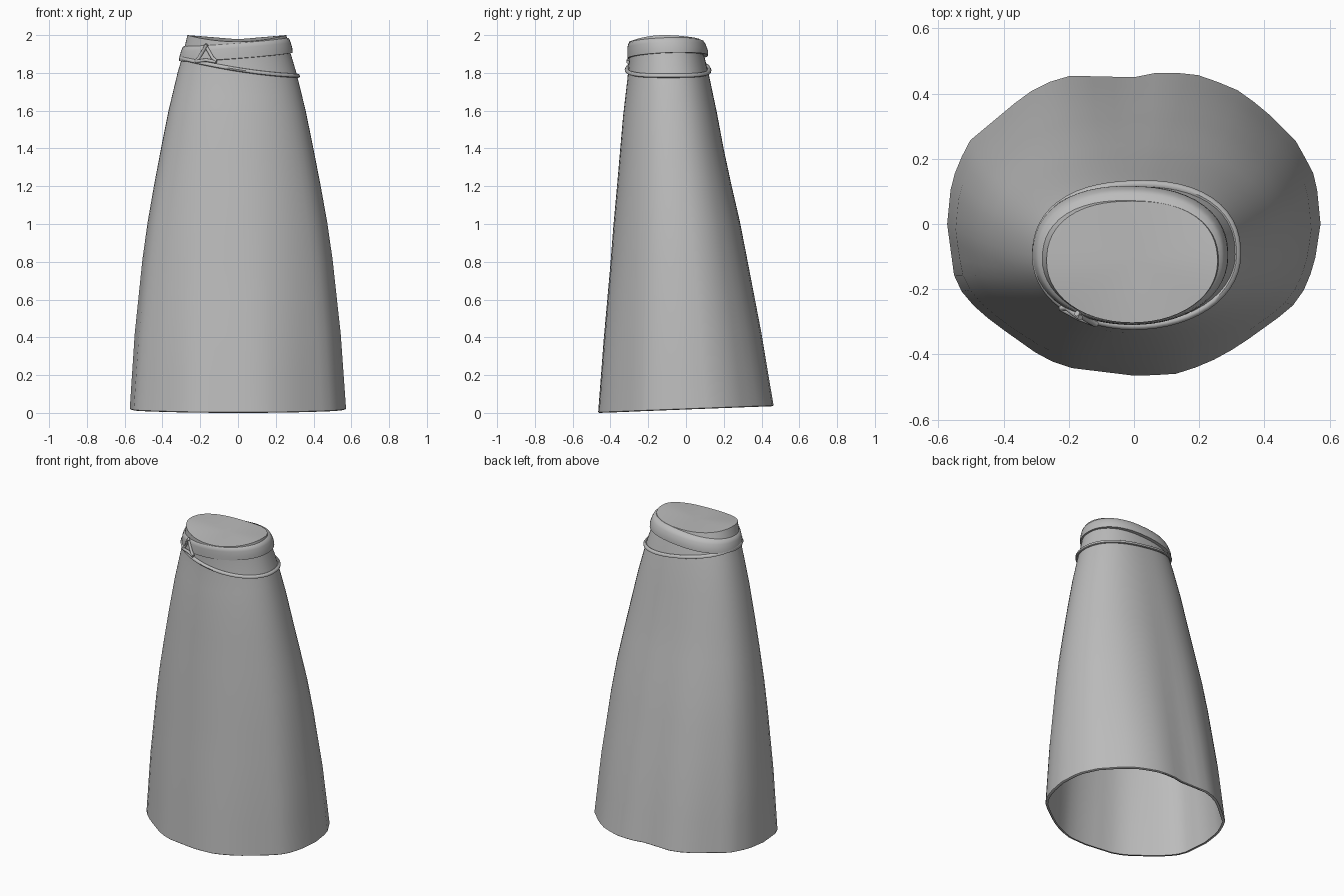
import bpy, bmesh, math
from mathutils import Vector

if "Cube" in bpy.data.objects:
    bpy.data.objects.remove(bpy.data.objects["Cube"])

N = 56
fabric = bpy.data.materials.new("grey fabric")
fabric.diffuse_color = (0.5, 0.5, 0.5, 1)
fabric.use_nodes = True
fabric.node_tree.nodes["Principled BSDF"].inputs["Base Color"].default_value = fabric.diffuse_color

# Uneven hem outline, counter-clockwise (x, y)
HEM = [(.572, 0), (.558, .14), (.5, .25), (.41, .34), (.33, .405), (.21, .455), (.09, .468),
       (0, .45), (-.22, .455), (-.33, .4), (-.51, .25), (-.56, .13), (-.573, 0), (-.55, -.17),
       (-.515, -.23), (-.435, -.3), (-.28, -.41), (-.205, -.44), (0, -.465), (.12, -.462),
       (.22, -.43), (.32, -.375), (.48, -.26), (.53, -.19), (.555, -.11)]
# Silhouette: height, half width, front y, back y
SECTIONS = [(0, .572, -.465, .465), (.4, .545, -.435, .4), (.8, .503, -.4, .325),
            (1.0, .475, -.385, .287), (1.2, .44, -.367, .242), (1.4, .402, -.35, .2),
            (1.6, .362, -.333, .163), (1.8, .314, -.31, .122), (1.9, .285, -.302, .098),
            (2.0, .262, -.303, .07)]


def section(z):
    z = min(max(z, 0), 2)
    for a, b in zip(SECTIONS, SECTIONS[1:]):
        if z <= b[0]:
            f = (z - a[0]) / (b[0] - a[0])
            return [p + (q - p) * f for p, q in zip(a, b)][1:]


def hem_unit(ang):
    """Point of the hem outline, scaled to a unit shape, in direction ang."""
    d = Vector((math.cos(ang), math.sin(ang)))
    pts = [Vector((x / .572, y / .465)) for x, y in HEM]
    for a, b in zip(pts, pts[1:] + pts[:1]):
        e = b - a
        det = d.x * -e.y + d.y * e.x
        if abs(det) < 1e-9:
            continue
        r = (a.x * -e.y + a.y * e.x) / det
        s = (d.x * a.y - d.y * a.x) / det
        if r > 0 and -1e-6 <= s <= 1 + 1e-6:
            return d * r
    return d


def skirt_xy(ang, z):
    """Skirt surface: hem shape blending into an oval waist."""
    hx, yf, yb = section(z)
    c, s = math.cos(ang), math.sin(ang)
    p = 2.35 if s > 0 else 2.05
    r = (abs(c) ** p + abs(s) ** p) ** (-1 / p)
    u = hem_unit(ang).lerp(Vector((c * r, s * r)), min(z / 1.6, 1))
    return Vector((u.x * hx - .006 * z / 2, (yf + yb) / 2 + u.y * (yb - yf) / 2))


def loft(name, rings, closed=False, cap=None):
    bm = bmesh.new()
    vs = [[bm.verts.new(p) for p in ring] for ring in rings]
    pairs = list(zip(vs, vs[1:])) + ([(vs[-1], vs[0])] if closed else [])
    for a, b in pairs:
        for i in range(len(a)):
            j = (i + 1) % len(a)
            bm.faces.new((a[i], a[j], b[j], b[i]))
    if cap:
        centre = bm.verts.new(cap)
        for i in range(N):
            bm.faces.new((vs[-1][i], vs[-1][(i + 1) % N], centre))
    if closed:
        bmesh.ops.recalc_face_normals(bm, faces=bm.faces[:])
    me = bpy.data.meshes.new(name)
    bm.to_mesh(me)
    bm.free()
    finish(bpy.data.objects.new(name, me), name)


def finish(ob, name):
    bpy.context.collection.objects.link(ob)
    ob.data.materials.append(fabric)
    if ob.type == 'MESH':
        bpy.ops.object.select_all(action='DESELECT')
        ob.select_set(True)
        bpy.context.view_layer.objects.active = ob
        bpy.ops.object.shade_smooth_by_angle(angle=math.radians(45))


angles = [2 * math.pi * i / N for i in range(N)]


# Skirt body, with hem lip turned inward and closed waist
def body_ring(z, inset=1.0, drop=0.0):
    ring = []
    for a in angles:
        p = skirt_xy(a, z) * inset
        s = math.sin(a)
        low = .022 + .018 * s
        high = 2 - (.035 if s < 0 else .02) * s * s
        ring.append((p.x, p.y, low + (high - low) * z / 2 - drop))
    return ring


levels = [0, .2, .4, .6, .8, 1, 1.2, 1.4, 1.6, 1.7, 1.8, 1.9, 1.96, 2]
loft("skirt_body", [body_ring(0, .97, .003), body_ring(0, .99, .004)]
     + [body_ring(z) for z in levels], cap=(0, -.11, 1.978))


def outward(ang, z, off):
    """Point pushed off the skirt surface by off."""
    p = skirt_xy(ang, z)
    t = skirt_xy(ang + .02, z) - skirt_xy(ang - .02, z)
    return p + Vector((t.y, -t.x)).normalized() * off


# Rounded waistband, tilted up toward the right
band = []
for dz, k in [(-.042, -.4), (-.04, .8), (-.015, 1.1), (.015, 1), (.034, .7), (.042, -.4)]:
    ring = []
    for a in angles:
        zc = 1.925 + .022 * math.cos(a) + .008 * math.sin(a)
        p = outward(a, zc + dz, k * (.014 + .007 * math.sin(a)))
        ring.append((p.x, p.y, zc + dz))
    band.append(ring)
loft("waistband", band)

# Thin cord slung lower on the right side
cord = []
for a in angles:
    c = math.cos(a)
    z = 1.785 + .095 * ((1 - c) / 2) ** 1.5
    ring = []
    for k in range(8):
        t = k * math.pi / 4
        zz = z + .011 * math.sin(t)
        p = outward(a, zz, .005 + .011 * math.cos(t))
        ring.append((p.x, p.y, zz))
    cord.append(ring)
loft("waist_cord", cord, closed=True)


# Knot with two short ends over the waistband
def strand(name, pts, radius):
    cu = bpy.data.curves.new(name, 'CURVE')
    cu.dimensions = '3D'
    cu.bevel_depth = radius
    cu.bevel_resolution = 2
    cu.use_fill_caps = True
    sp = cu.splines.new('POLY')
    sp.points.add(len(pts) - 1)
    for q, (x, z) in zip(sp.points, pts):
        a = min((v for v in angles if v > math.pi), key=lambda v: abs(skirt_xy(v, z).x - x))
        q.co = (x, outward(a, z, .014).y, z, 1)
    finish(bpy.data.objects.new(name, cu), name)


strand("knot_left_end", [(-.165, 1.95), (-.185, 1.915), (-.205, 1.88), (-.225, 1.862)], .009)
strand("knot_right_end", [(-.175, 1.95), (-.155, 1.915), (-.135, 1.88), (-.115, 1.862)], .009)
strand("knot_bar", [(-.225, 1.86), (-.17, 1.868), (-.115, 1.858)], .009)
